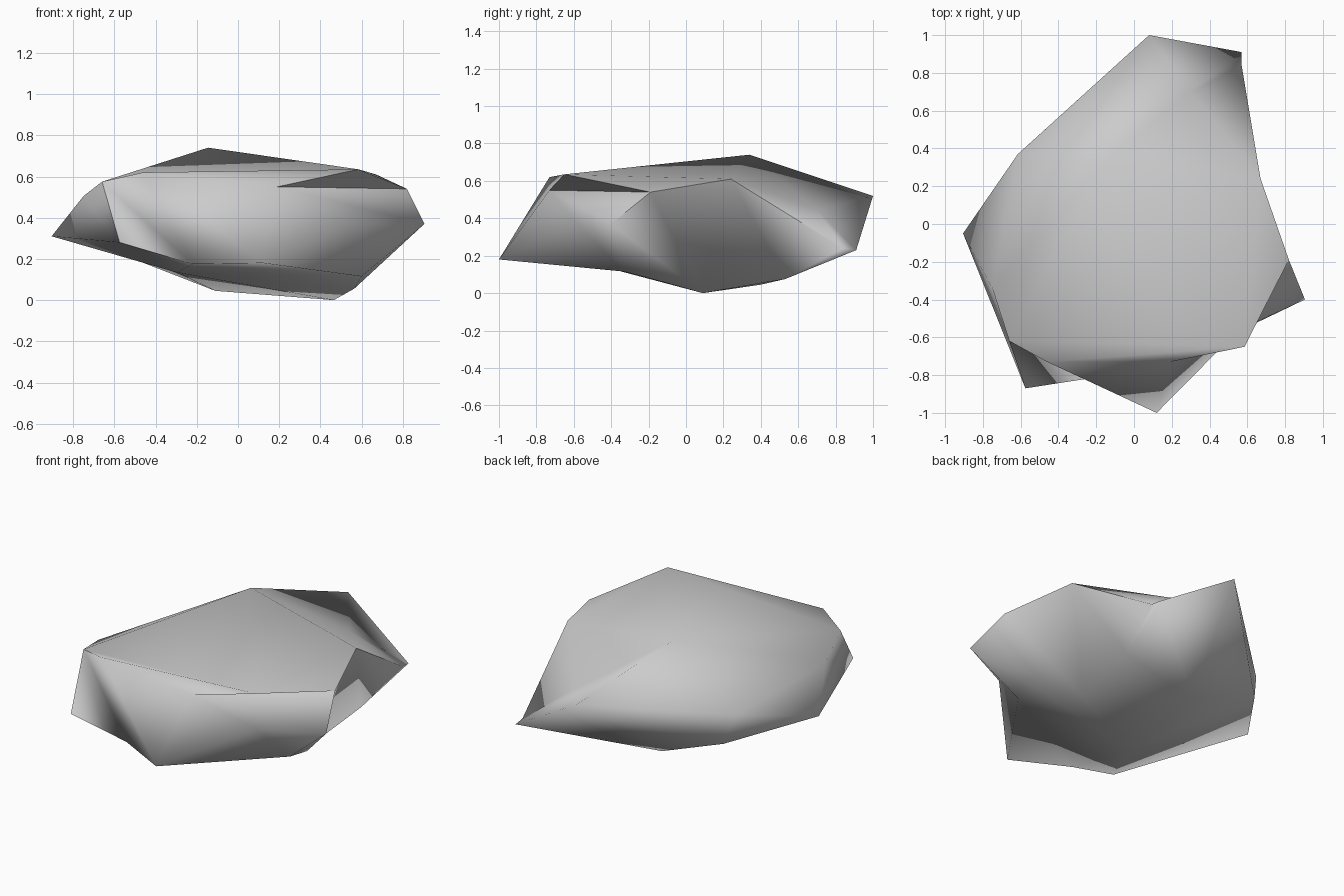
import bpy, bmesh, math

if "Cube" in bpy.data.objects:
    bpy.data.objects.remove(bpy.data.objects["Cube"])

# Corner points of the boulder, grouped by region
crown = dict(P=(-.145, .34, .74), G=(.585, -.65, .635), J=(-.46, -.73, .62),
             L=(-.66, -.62, .575), W=(-.75, -.34, .505), C=(.67, .24, .61),
             D=(.82, -.19, .54), H=(.19, -.73, .55), Q=(.30, .70, .445))
rim = dict(A=(.08, 1.0, .52), B=(.57, .91, .23), R=(.57, .84, .24),
           E=(.905, -.40, .37), F=(.54, -.575, .365), I=(.12, -1.0, .18),
           K=(-.575, -.87, .28), M=(-.905, -.05, .31), N=(-.615, .37, .40))
base = dict(U=(-.56, .42, .22), V=(-.11, .40, .045), S=(.50, .53, .075),
            T=(.565, -.11, .056), O=(.465, .09, 0), X=(.60, -.33, .115),
            Y=(-.30, -.42, .135), Z=(-.22, -.815, .175))

# Each word is a triangle fan: first letter is the hub, the rest its ring
fans = ["PANWLGCQA",    # top slope
        "GCDHJL",       # front right shoulder with its overhang
        "KZLWM",        # front left corner
        "JLZ",          # front left crease
        "IHJZXFH",      # front spur
        "NWMUA",        # left side
        "AUVB",         # back
        "QABRC",        # back right hollow
        "SVBRCOV",      # back right underside
        "DCO",          # right side
        "EHDOTXFH",     # right spur
        "YZXTOVUMKZ"]   # underside

bm = bmesh.new()
corner = {k: bm.verts.new(p) for part in (crown, rim, base) for k, p in part.items()}
for hub, *ring in fans:
    for a, b in zip(ring, ring[1:]):
        bm.faces.new((corner[hub], corner[a], corner[b]))
bmesh.ops.recalc_face_normals(bm, faces=bm.faces)

mesh = bpy.data.meshes.new("boulder")
bm.to_mesh(mesh)
bm.free()
boulder = bpy.data.objects.new("boulder", mesh)
bpy.context.collection.objects.link(boulder)
bpy.context.view_layer.objects.active = boulder
boulder.select_set(True)
bpy.ops.object.shade_smooth_by_angle(angle=math.radians(85))
